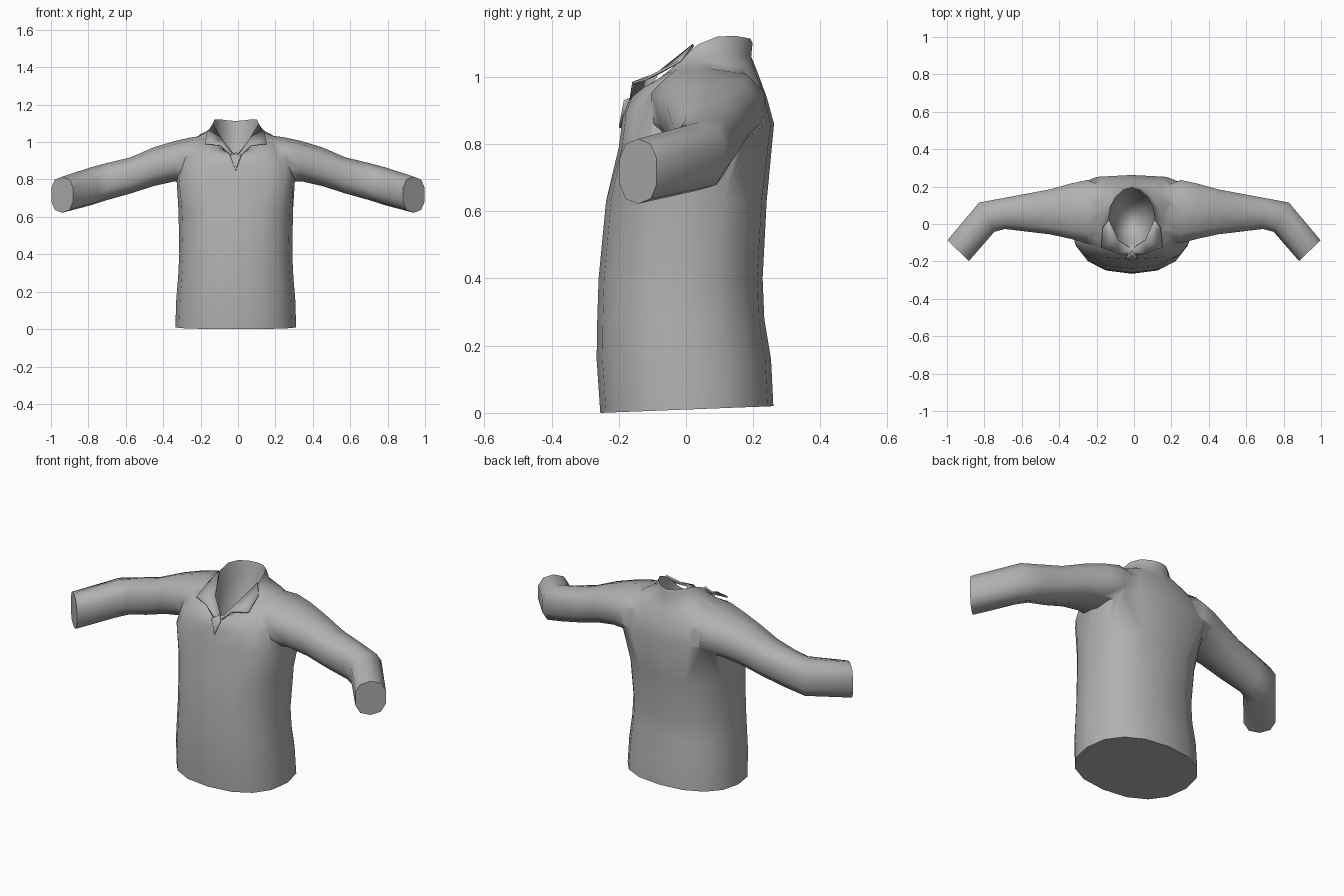
import bpy, bmesh
from math import sin, cos, pi, radians, copysign

if "Cube" in bpy.data.objects:
    bpy.data.objects.remove(bpy.data.objects["Cube"])

CX = -0.012  # centre line of the garment

cloth = bpy.data.materials.new("grey cloth")
cloth.use_nodes = True
grey = (0.44, 0.44, 0.44, 1)
cloth.diffuse_color = grey
cloth.node_tree.nodes["Principled BSDF"].inputs["Base Color"].default_value = grey


def make_object(name, bm):
    bmesh.ops.recalc_face_normals(bm, faces=bm.faces)
    mesh = bpy.data.meshes.new(name)
    bm.to_mesh(mesh)
    bm.free()
    mesh.materials.append(cloth)
    obj = bpy.data.objects.new(name, mesh)
    bpy.context.collection.objects.link(obj)
    return obj


def loft(name, rings):
    """Skin a list of equal point rings and cap both ends."""
    bm = bmesh.new()
    loops = [[bm.verts.new(p) for p in ring] for ring in rings]
    n = len(loops[0])
    for a, b in zip(loops, loops[1:]):
        for i in range(n):
            j = (i + 1) % n
            bm.faces.new((a[i], a[j], b[j], b[i]))
    bm.faces.new(loops[0])
    bm.faces.new(loops[-1])
    return make_object(name, bm)


def power(v, e):
    return copysign(abs(v) ** e, v)


def body_ring(half, front, back, z_front, z_back, lift=0, n=2.3, sides=16):
    ring = []
    for i in range(sides):
        a = 2 * pi * i / sides
        c, s = power(cos(a), 2 / n), power(sin(a), 2 / n)
        t = (s + 1) / 2
        ring.append((CX + half * c, front + (back - front) * t,
                     z_front + (z_back - z_front) * t + lift * c * c))
    return ring


# Torso: hem to shoulders, up the neck stand, then down inside the neck opening
torso = loft("shirt_body", [body_ring(*r) for r in (
    (.323, -.255, .26, 0, .02),
    (.318, -.266, .253, .16, .16),
    (.308, -.264, .233, .28, .28),
    (.302, -.26, .228, .4, .4),
    (.306, -.238, .24, .63, .63, 0, 2.5),
    (.318, -.2, .262, .79, .86, 0, 3.6),
    (.28, -.188, .24, .88, .94, .03, 3.6),
    (.21, -.172, .214, .925, 1.01, .055, 2.6),
    (.155, -.145, .194, .94, 1.06, .05, 2),
    (.13, -.128, .198, .925, 1.1, .07, 1.9),
    (.124, -.12, .192, .92, 1.113, .08, 1.9),
    (.112, -.105, .172, .89, 1.02, .04, 2),
    (.085, -.06, .14, .83, .9),
    (.03, 0, .07, .79, .8))])


# Sleeves: each ring spans a front and a back point seen from above
def sleeve_ring(side, front, back, low, high, sides=10):
    ring = []
    for i in range(sides):
        a = 2 * pi * (i + .5) / sides
        t = (power(cos(a), .8) + 1) / 2
        x = front[0] + (back[0] - front[0]) * t
        y = front[1] + (back[1] - front[1]) * t
        ring.append((side * x, y, (low + high) / 2 + (high - low) / 2 * power(sin(a), .8)))
    return ring


SLEEVE = (
    ((.14, -.08), (.14, .2), .8, 1.04),
    ((.25, -.11), (.25, .242), .79, 1.025),
    ((.34, -.085), (.34, .222), .79, 1.005),
    ((.45, -.06), (.45, .19), .765, .972),
    ((.57, -.045), (.58, .165), .725, .918),
    ((.69, -.03), (.71, .14), .69, .888),
    ((.745, -.045), (.83, .118), .662, .865),
    ((.88, -.2), (1.0, -.085), .622, .815))

for label, side in (("left", 1), ("right", -1)):
    sleeve = loft(label + "_sleeve", [sleeve_ring(side, *r) for r in SLEEVE])
    union = torso.modifiers.new("join " + label, "BOOLEAN")
    union.operation = "UNION"
    union.solver = "EXACT"
    union.object = sleeve
    bpy.context.view_layer.objects.active = torso
    bpy.ops.object.modifier_apply(modifier=union.name)
    bpy.data.objects.remove(sleeve)

# Collar: a folded flap on each side of the front V
inner = ((0, -.135, .922), (.07, -.088, 1.012), (.122, .02, 1.098))
outer = ((.012, -.17, .92), (.075, -.16, .985), (.165, -.125, .995), (.155, -.02, 1.05))
bm = bmesh.new()
for side in (1, -1):
    a, b = [[bm.verts.new((CX + side * x, y, z)) for x, y, z in row] for row in (inner, outer)]
    for face in ((a[0], a[1], b[1], b[0]), (a[1], b[2], b[1]), (a[1], a[2], b[3], b[2])):
        bm.faces.new(face)
bmesh.ops.remove_doubles(bm, verts=bm.verts, dist=.001)
collar = make_object("collar", bm)

# Placket: small pointed tail below the V
bm = bmesh.new()
top, l, r, tip = [bm.verts.new((CX + x, y, z)) for x, y, z in (
    (0, -.15, .945), (.025, -.185, .93), (-.025, -.185, .93), (0, -.2, .85))]
bm.faces.new((top, l, tip))
bm.faces.new((top, tip, r))
placket = make_object("placket", bm)

for part in (collar, placket):
    thick = part.modifiers.new("thickness", "SOLIDIFY")
    thick.thickness = .008

# Smooth cloth with crisp hem and cuffs
for part in (torso, collar, placket):
    bpy.ops.object.select_all(action="DESELECT")
    part.select_set(True)
    bpy.context.view_layer.objects.active = part
    bpy.ops.object.shade_smooth_by_angle(angle=radians(65))
